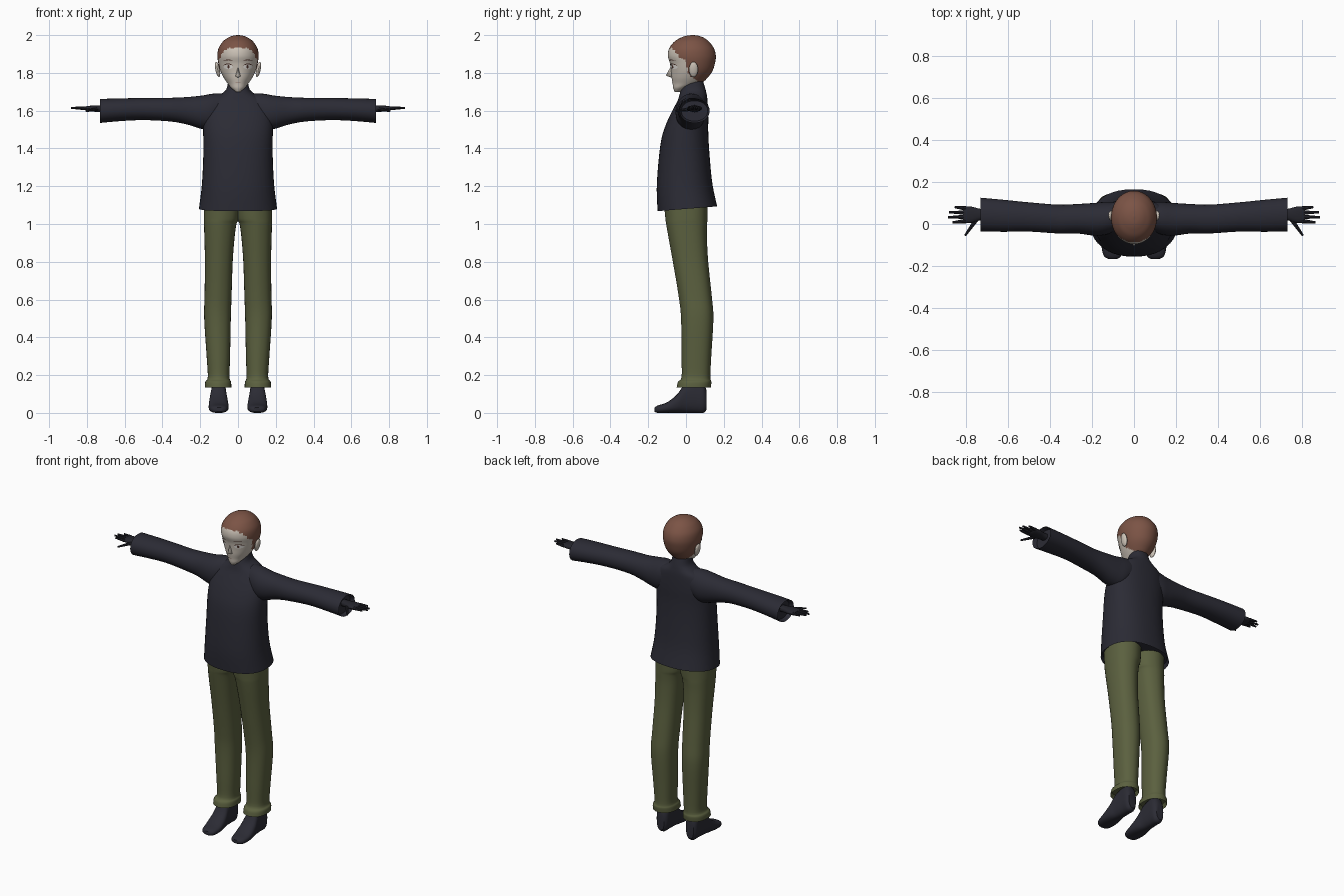
import bpy, bmesh
from math import sin, cos, pi, copysign
from mathutils import Vector, Matrix

cube = bpy.data.objects.get("Cube")
if cube:
    bpy.data.objects.remove(cube, do_unlink=True)


def material(name, r, g, b):
    m = bpy.data.materials.new(name)
    m.use_nodes = True
    m.diffuse_color = (r, g, b, 1)
    m.node_tree.nodes["Principled BSDF"].inputs["Base Color"].default_value = (r, g, b, 1)
    return m


NAVY = material("dark navy knit", .024, .024, .035)
LEATHER = material("dark shoe leather", .024, .024, .034)
GLOVE = material("black glove", .018, .018, .025)
OLIVE = material("olive cloth", .105, .118, .05)
HAIR = material("brown hair", .2, .088, .06)
SKIN = material("pale skin", .6, .54, .47)
WHITE = material("eye white", .78, .75, .71)
BROWN = material("dark brown", .07, .03, .022)
LIP = material("lip", .33, .2, .16)


def finish(name, bm, mats, mirror=False, angle=.7):
    bmesh.ops.recalc_face_normals(bm, faces=bm.faces)
    mesh = bpy.data.meshes.new(name)
    bm.to_mesh(mesh)
    bm.free()
    for m in mats:
        mesh.materials.append(m)
    ob = bpy.data.objects.new(name, mesh)
    bpy.context.collection.objects.link(ob)
    bpy.ops.object.select_all(action='DESELECT')
    ob.select_set(True)
    bpy.context.view_layer.objects.active = ob
    bpy.ops.object.shade_smooth_by_angle(angle=angle)
    if mirror:
        ob.modifiers.new("Mirror", 'MIRROR').use_mirror_merge = False
    return ob


def spline(rows, steps):
    """Smoothly interpolate a list of section rows."""
    out = []
    for i in range(len(rows) - 1):
        a, b, c, d = (rows[max(i - 1, 0)], rows[i], rows[i + 1],
                      rows[min(i + 2, len(rows) - 1)])
        for k in range(steps):
            t = k / steps
            out.append([q + .5 * t * (r - p + t * (2*p - 5*q + 4*r - s + t * (3*(q - r) + s - p)))
                        for p, q, r, s in zip(a, b, c, d)])
    return out + [list(rows[-1])]


def loft(rows, axis, power=2, segs=32, steps=4, crease=0, hem=None):
    """Skin oval sections (position, a min, a max, b min, b max) along an axis."""
    bm = bmesh.new()
    rings = []
    for t, a0, a1, b0, b1 in spline(rows, steps):
        ring = []
        for k in range(segs):
            c, s = cos(2 * pi * k / segs), sin(2 * pi * k / segs)
            u = copysign(abs(c) ** (2 / power), c)
            v = copysign(abs(s) ** (2 / power), s) * (1 + crease * abs(s) ** 40)
            a = (a0 + a1) / 2 + u * (a1 - a0) / 2
            b = (b0 + b1) / 2 + v * (b1 - b0) / 2
            ring.append(bm.verts.new({'x': (t, a, b), 'y': (a, t, b), 'z': (a, b, t)}[axis]))
        rings.append(ring)
    for r0, r1 in zip(rings, rings[1:]):
        for k in range(segs):
            j = (k + 1) % segs
            bm.faces.new((r0[k], r0[j], r1[j], r1[k]))
    caps = [bm.faces.new(rings[0]), bm.faces.new(rings[-1])]
    bmesh.ops.recalc_face_normals(bm, faces=bm.faces)
    # hollow the open end of a garment
    if hem is not None:
        bmesh.ops.inset_individual(bm, faces=[caps[hem]], thickness=.01, depth=0)
        bmesh.ops.translate(bm, verts=caps[hem].verts,
                            vec=-caps[hem].normal * .025)
    return bm


def sym(rows):
    return [(z, -rx, rx, y0, y1) for z, rx, y0, y1 in rows]


# Sweater body with a hem that drops toward the front
bm = loft(sym([(1.08, .207, -.15, .165), (1.2, .192, -.155, .14), (1.35, .184, -.145, .125),
               (1.47, .184, -.128, .118), (1.55, .184, -.1, .118), (1.61, .172, -.07, .116),
               (1.655, .145, -.045, .113), (1.685, .09, -.035, .108),
               (1.71, .062, -.028, .102), (1.75, .052, -.012, .09)]),
          'z', 2.3, 40, hem=0)
for v in bm.verts:
    v.co.z += .08 * v.co.y
finish("sweater_body", bm, [NAVY])

# Sleeves
bm = loft([(.05, -.02, .1, 1.56, 1.69), (.13, -.05, .105, 1.5, 1.69), (.19, -.055, .1, 1.503, 1.68),
           (.27, -.045, .095, 1.527, 1.672), (.36, -.045, .092, 1.543, 1.668),
           (.5, -.036, .103, 1.55, 1.667), (.62, -.037, .115, 1.545, 1.665),
           (.73, -.035, .125, 1.535, 1.662)], 'x', 2.1, hem=1)
finish("sleeves", bm, [NAVY], True)

# Gloved hands: palm, four fingers and thumb
bm = loft([(.68, .025, .07, 1.59, 1.63), (.73, .018, .072, 1.593, 1.628),
           (.77, .005, .082, 1.595, 1.627), (.8, .005, .084, 1.6, 1.624),
           (.812, .012, .078, 1.605, 1.62)], 'x', 2.4, 16)
digits = [((.8, .014 + .02 * i, 1.612), (x, .008 + .024 * i, 1.615))
          for i, x in enumerate((.862, .885, .88, .852))]
digits.append(((.75, .02, 1.608), (.803, -.055, 1.598)))
for a, b in digits:
    a, b = Vector(a), Vector(b)
    d = b - a
    rot = d.to_track_quat('Z', 'Y').to_matrix().to_4x4()
    bmesh.ops.create_cone(bm, cap_ends=True, segments=8, radius1=.0105, radius2=.005,
                          depth=d.length, matrix=Matrix.Translation((a + b) / 2) @ rot)
finish("gloved_hands", bm, [GLOVE], True)

# Trouser legs with pressed creases and flared cuffs
bm = loft([(.135, .035, .175, -.045, .127), (.165, .037, .173, -.038, .13),
           (.19, .045, .16, -.02, .125), (.3, .042, .166, -.02, .13), (.5, .038, .179, -.022, .141),
           (.62, .034, .177, -.035, .132), (.8, .028, .175, -.065, .113), (.93, .018, .178, -.088, .106),
           (1, .008, .18, -.1, .107), (1.03, -.004, .181, -.104, .108),
           (1.12, -.01, .18, -.112, .11)], 'z', 2.4, 32, crease=.05, hem=0)
finish("trouser_legs", bm, [OLIVE], True, .5)

# Shoes
bm = loft([(-.166, .08, .122, .006, .028), (-.15, .06, .144, 0, .039), (-.1, .05, .155, 0, .056),
           (-.045, .053, .153, 0, .1), (-.005, .06, .146, 0, .155), (.05, .062, .142, 0, .175),
           (.09, .064, .14, 0, .165), (.108, .078, .128, .015, .12)], 'y', 2.5, 24)
finish("shoes", bm, [LEATHER], True)

# Head, with the hair taken from a hairline running down to the nape
HEAD = [(1.7, .012, -.06, -.03), (1.72, .036, -.068, .01), (1.745, .056, -.071, .08),
        (1.775, .076, -.076, .115), (1.81, .093, -.079, .14), (1.85, .104, -.085, .153),
        (1.89, .109, -.096, .158), (1.93, .103, -.089, .148), (1.965, .081, -.062, .122),
        (1.985, .055, -.03, .096), (1.996, .03, 0, .068), (2, .004, .03, .04)]
HAIRLINE = [(-.1, 1.94), (-.075, 1.932), (-.04, 1.89), (-.005, 1.865), (.015, 1.79),
            (.06, 1.758), (.1, 1.735), (.2, 1.7)]


def hairline(y):
    for (y0, z0), (y1, z1) in zip(HAIRLINE, HAIRLINE[1:]):
        if y <= y1:
            return z0 + (z1 - z0) * (y - y0) / (y1 - y0)
    return HAIRLINE[-1][1]


bm = loft(sym(HEAD), 'z', 2, 64, 8)
for f in bm.faces:
    c = f.calc_center_median()
    f.material_index = int(c.z > hairline(c.y) + .004 * sin(c.y * 400))
finish("head", bm, [SKIN, HAIR], angle=1.2)

# Ears
bm = bmesh.new()
bmesh.ops.create_uvsphere(bm, u_segments=16, v_segments=10, radius=1,
                          matrix=Matrix.Translation((.108, .04, 1.818)) @ Matrix.Rotation(.2, 4, 'Y')
                          @ Matrix.Diagonal((.012, .024, .041, 1)))
finish("ears", bm, [SKIN], True)

# Nose
bm = bmesh.new()
tip, top, low = (bm.verts.new(p) for p in ((0, -.107, 1.786), (0, -.08, 1.835), (0, -.07, 1.772)))
left, right = (bm.verts.new((s * .016, -.07, 1.782)) for s in (1, -1))
for tri in ((top, left, tip), (tip, right, top), (tip, left, low), (tip, low, right)):
    bm.faces.new(tri)
finish("nose", bm, [SKIN], angle=1.2)


def face_y(x, z):
    for (z0, *p), (z1, *q) in zip(HEAD, HEAD[1:]):
        if z <= z1:
            rx, y0, y1 = (a + (b - a) * (z - z0) / (z1 - z0) for a, b in zip(p, q))
            return (y0 + y1) / 2 - (y1 - y0) / 2 * max(0, 1 - (x / rx) ** 2) ** .5


def patch(name, x, z, w, h, mat, lift, bend=0, mirror=True):
    """Thin oval plate following the face, optionally arched."""
    bm = bmesh.new()
    rows = []
    for i in range(13):
        u = -cos(pi * i / 12)
        row = []
        for v in (-1, 0, 1):
            px, pz = x + u * w, z + v * h * max(.02, 1 - u * u) ** .5 - bend * u * u
            row.append(bm.verts.new((px, face_y(px, pz) - lift, pz)))
        rows.append(row)
    for a, b in zip(rows, rows[1:]):
        for k in (0, 1):
            bm.faces.new((a[k], b[k], b[k + 1], a[k + 1]))
    ob = finish(name, bm, [mat], mirror)
    if sum((f.normal.y for f in ob.data.polygons)) > 0:
        ob.data.flip_normals()


# Painted face details
patch("eye_whites", .052, 1.832, .024, .012, WHITE, .003)
patch("irises", .05, 1.833, .006, .009, BROWN, .0045)
patch("upper_lashes", .053, 1.847, .026, .0028, BROWN, .005, .008)
patch("eyebrows", .052, 1.869, .025, .002, BROWN, .004, .006)
patch("mouth", 0, 1.748, .017, .0018, LIP, .003, -.002, False)
